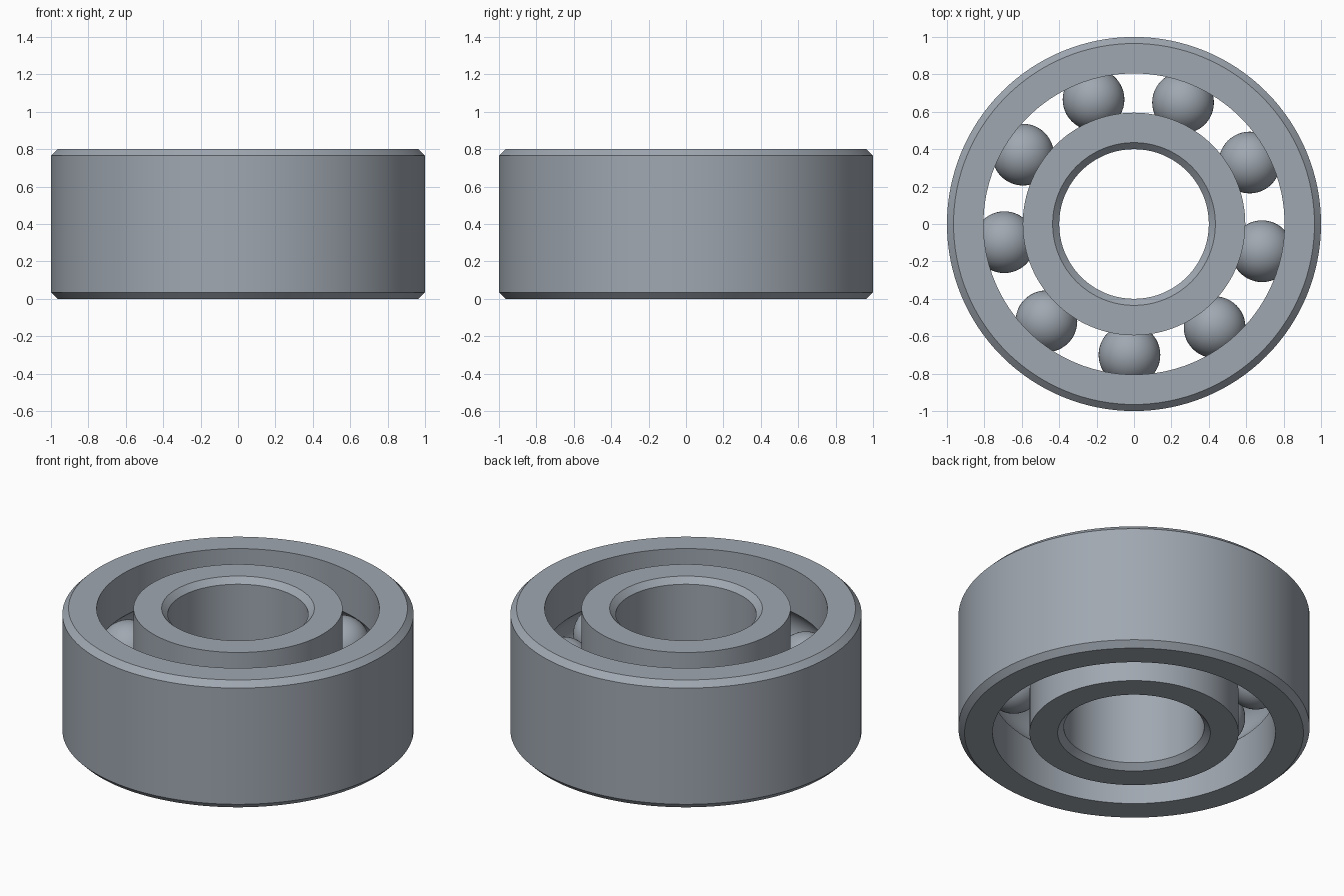
import bpy
import bmesh
from math import acos, cos, sin, pi, radians

if "Cube" in bpy.data.objects:
    bpy.data.objects.remove(bpy.data.objects["Cube"], do_unlink=True)

HEIGHT = 0.8
MID = HEIGHT / 2
CHAMFER = 0.035
PITCH = 0.7          # radius of the circle of ball centres
BALL_RADIUS = 0.165
BALLS = 9
SEGMENTS = 128

steel = bpy.data.materials.new("steel_grey")
steel.use_nodes = True
colour = (0.35, 0.39, 0.44, 1)
steel.diffuse_color = colour
steel.node_tree.nodes["Principled BSDF"].inputs["Base Color"].default_value = colour


def add_object(name, bm, location=(0, 0, 0)):
    mesh = bpy.data.meshes.new(name)
    bm.to_mesh(mesh)
    bm.free()
    obj = bpy.data.objects.new(name, mesh)
    obj.location = location
    bpy.context.collection.objects.link(obj)
    mesh.materials.append(steel)
    bpy.ops.object.select_all(action="DESELECT")
    obj.select_set(True)
    bpy.context.view_layer.objects.active = obj
    bpy.ops.object.shade_smooth_by_angle(angle=radians(30))
    return obj


def ring(name, plain_radius, race_radius):
    """Chamfered plain wall on one side, ball groove on the other."""
    side = 1 if race_radius > PITCH else -1
    groove = BALL_RADIUS + 0.001
    half = acos(abs(race_radius - PITCH) / groove)
    steps = 20
    profile = [(race_radius, 0)]
    for i in range(steps + 1):
        a = half * (2 * i / steps - 1)
        profile.append((PITCH + side * groove * cos(a), MID + groove * sin(a)))
    inset = plain_radius - side * CHAMFER
    profile += [(race_radius, HEIGHT), (inset, HEIGHT),
                (plain_radius, HEIGHT - CHAMFER),
                (plain_radius, CHAMFER), (inset, 0)]

    # Revolve the closed profile about z
    bm = bmesh.new()
    loops = []
    for s in range(SEGMENTS):
        t = 2 * pi * s / SEGMENTS
        loops.append([bm.verts.new((r * cos(t), r * sin(t), z)) for r, z in profile])
    for s in range(SEGMENTS):
        a, b = loops[s], loops[(s + 1) % SEGMENTS]
        for i in range(len(profile)):
            j = (i + 1) % len(profile)
            bm.faces.new((a[i], b[i], b[j], a[j]))
    bmesh.ops.recalc_face_normals(bm, faces=bm.faces)
    return add_object(name, bm)


# Races
ring("outer_ring", 1.0, 0.805)
ring("inner_ring", 0.4, 0.595)

# Balls
for k in range(BALLS):
    t = radians(68) + 2 * pi * k / BALLS
    bm = bmesh.new()
    bmesh.ops.create_uvsphere(bm, u_segments=48, v_segments=24, radius=BALL_RADIUS)
    add_object(f"ball_{k + 1}", bm, (PITCH * cos(t), PITCH * sin(t), MID))
